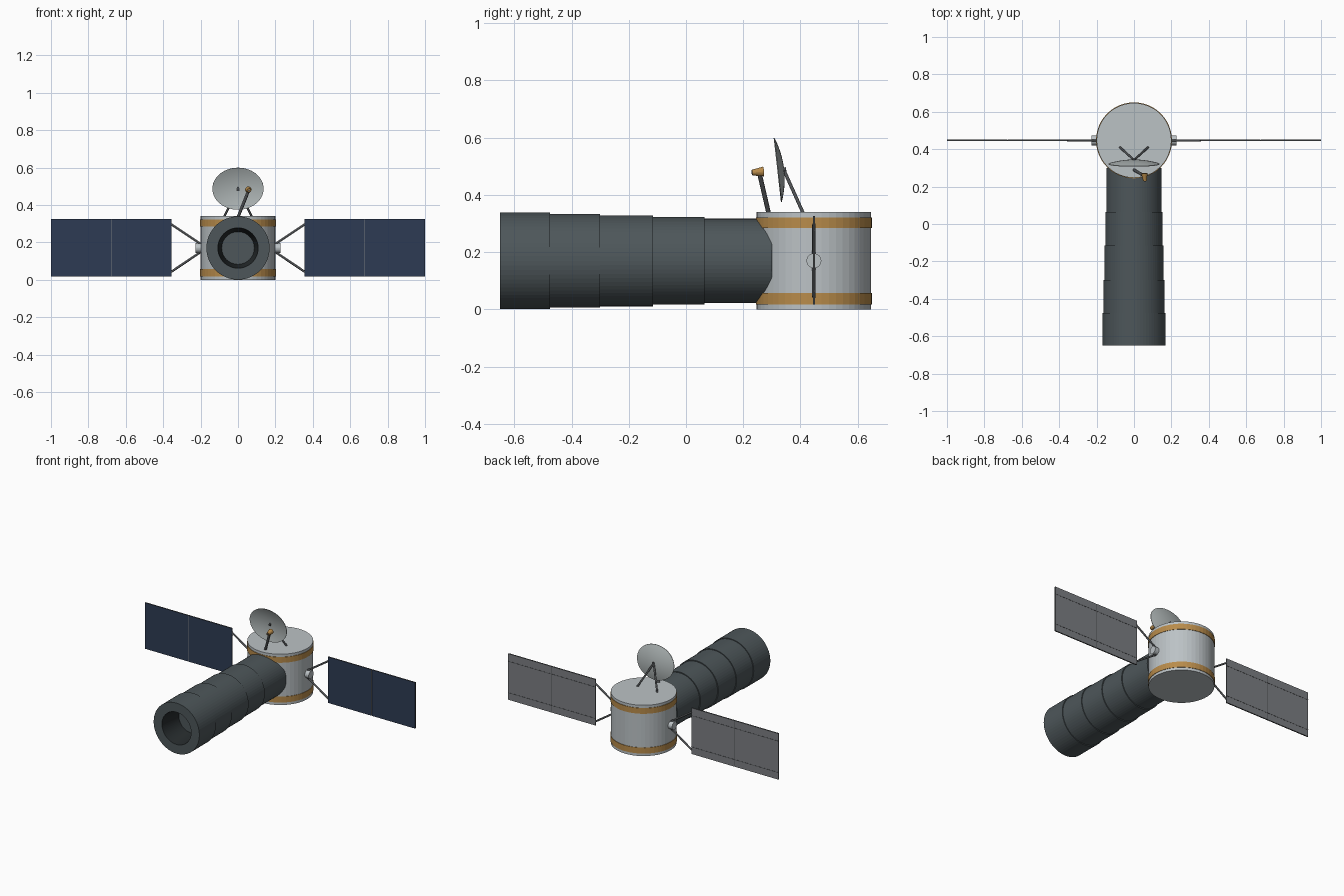
import bpy, bmesh, math
from mathutils import Vector, Matrix

if "Cube" in bpy.data.objects:
    bpy.data.objects.remove(bpy.data.objects["Cube"], do_unlink=True)


def material(name, rgb):
    m = bpy.data.materials.new(name)
    m.use_nodes = True
    m.diffuse_color = (*rgb, 1)
    m.node_tree.nodes["Principled BSDF"].inputs["Base Color"].default_value = (*rgb, 1)
    return m


HULL = material("pale grey hull", (0.50, 0.54, 0.56))
TUBE = material("dark slate tube", (0.075, 0.094, 0.102))
BORE = material("black bore", (0.02, 0.025, 0.027))
GOLD = material("gold foil", (0.48, 0.26, 0.07))
CELL = material("navy solar cells", (0.026, 0.044, 0.088))
BACK = material("grey panel back", (0.20, 0.21, 0.225))
STRUT = material("dark grey strut", (0.075, 0.08, 0.085))
DISH = material("grey dish", (0.42, 0.46, 0.46))


def finish(bm, name, *mats):
    bmesh.ops.recalc_face_normals(bm, faces=bm.faces[:])
    mesh = bpy.data.meshes.new(name)
    bm.to_mesh(mesh)
    bm.free()
    for m in mats:
        mesh.materials.append(m)
    ob = bpy.data.objects.new(name, mesh)
    bpy.context.collection.objects.link(ob)
    return ob


def lathe(name, profile, origin, axis, mat, steps=48):
    """Spin (radius, height) points around an axis."""
    bm = bmesh.new()
    verts = [bm.verts.new((r, 0, h)) for r, h in profile]
    edges = [bm.edges.new(pair) for pair in zip(verts, verts[1:])]
    bmesh.ops.spin(bm, geom=verts + edges, cent=(0, 0, 0), axis=(0, 0, 1),
                   angle=math.tau, steps=steps)
    bmesh.ops.remove_doubles(bm, verts=bm.verts[:], dist=1e-5)
    ob = finish(bm, name, mat)
    ob.matrix_world = (Matrix.Translation(origin)
                       @ Vector(axis).to_track_quat('Z', 'Y').to_matrix().to_4x4())
    return ob


def rod(name, a, b, r, mat, r2=None, steps=12):
    a, b = Vector(a), Vector(b)
    length = (b - a).length
    end = r if r2 is None else r2
    return lathe(name, [(0, 0), (r, 0), (end, length), (0, length)], a, b - a, mat, steps)


def box(name, lo, hi, *mats):
    lo, hi = Vector(lo), Vector(hi)
    bm = bmesh.new()
    bmesh.ops.create_cube(bm, size=1)
    for v in bm.verts:
        v.co = (lo + hi) / 2 + v.co * (hi - lo)
    return finish(bm, name, *mats)


# Drum body with foil bands
CY, CZ = 0.447, 0.17
rod("body", (0, CY, 0), (0, CY, 0.34), 0.2, HULL, steps=48)
for label, low, high in (("lower", 0.018, 0.057), ("upper", 0.284, 0.322)):
    rod(label + "_band", (0, CY, low), (0, CY, high), 0.203, GOLD, steps=48)

# Stepped telescope tube with a recessed mouth
stations = [0, 0.175, 0.35, 0.535, 0.715, 0.95]
radii = [0.169, 0.164, 0.159, 0.153, 0.147]
profile = [(0, 0.15), (0.087, 0.15), (0.108, 0)]
for r, start, end in zip(radii, stations, stations[1:]):
    profile += [(r, start), (r, end)]
profile.append((0, stations[-1]))
tube = lathe("telescope_tube", profile, (0, -0.65, CZ), (0, 1, 0), TUBE, 64)
tube.data.materials.append(BORE)
for p in tube.data.polygons:
    c = p.center
    if 0.01 < c.z < 0.149 and math.hypot(c.x, c.y) < 0.12:
        p.material_index = 1

# Solar wings
for side, s in (("left", 1), ("right", -1)):
    rod(side + "_hub", (s * 0.19, CY, CZ), (s * 0.228, CY, CZ), 0.026, HULL, steps=24)
    for up, n in ((1, "upper"), (-1, "lower")):
        rod(f"{side}_{n}_strut", (s * 0.2, CY, CZ + up * 0.022),
            (s * 0.357, CY, CZ + up * 0.127), 0.006, STRUT)
    for n, x0, x1 in (("inner", 0.355, 0.675), ("outer", 0.68, 1.0)):
        xs = sorted((s * x0, s * x1))
        panel = box(f"{side}_{n}_panel", (xs[0], CY - 0.004, 0.018),
                    (xs[1], CY + 0.004, 0.326), STRUT, CELL, BACK)
        for p in panel.data.polygons:
            if abs(p.normal.y) > 0.9:
                p.material_index = 1 if p.normal.y < 0 else 2
        # Thin spars along the rear face
        for n2, z in (("low", CZ - 0.105), ("high", CZ + 0.105)):
            box(f"{side}_{n}_{n2}_spar", (xs[0], CY + 0.003, z - 0.0015),
                (xs[1], CY + 0.005, z + 0.0015), STRUT)
    xs = sorted((s * 0.674, s * 0.681))
    box(side + "_panel_hinge", (xs[0], CY - 0.002, 0.018),
        (xs[1], CY + 0.003, 0.326), STRUT)
    xs = sorted((s * 0.676, s * 0.679))
    box(side + "_hinge_seam", (xs[0], CY - 0.004, 0.018),
        (xs[1], CY - 0.001, 0.326), BACK)

# Oval dish: shallow double-skinned bowl opening forward
R, DEPTH = 0.137, 0.021
radial = [R * i / 8 for i in range(9)]
bowl = [(r, DEPTH * (1 - (r / R) ** 2)) for r in radial]
outer = [(r, h + 0.003) for r, h in reversed(bowl)]
dish = lathe("dish", bowl + outer, (0, 0.319, 0.487), (0, 0.22, 0.025), DISH)
for v in dish.data.vertices:
    v.co.y *= 0.825
bpy.ops.object.select_all(action='DESELECT')
dish.select_set(True)
bpy.context.view_layer.objects.active = dish
bpy.ops.object.shade_smooth_by_angle(angle=math.radians(40))

# Dish mount
rod("dish_pin", (0, 0.332, 0.487), (0, 0.35, 0.489), 0.008, STRUT)
for side, s in (("left", 1), ("right", -1)):
    rod(side + "_dish_leg", (s * 0.075, 0.41, 0.335), (0, 0.342, 0.487), 0.006, STRUT)

# Feed arm and horn facing the dish
rod("feed_arm", (0, 0.289, 0.335), (0.057, 0.256, 0.478), 0.008, STRUT)
rod("feed_horn", (0.059, 0.231, 0.478), (0.055, 0.271, 0.482), 0.010, GOLD, 0.017, 16)
rod("feed_tip", (0.059, 0.228, 0.478), (0.059, 0.233, 0.478), 0.005, STRUT)
